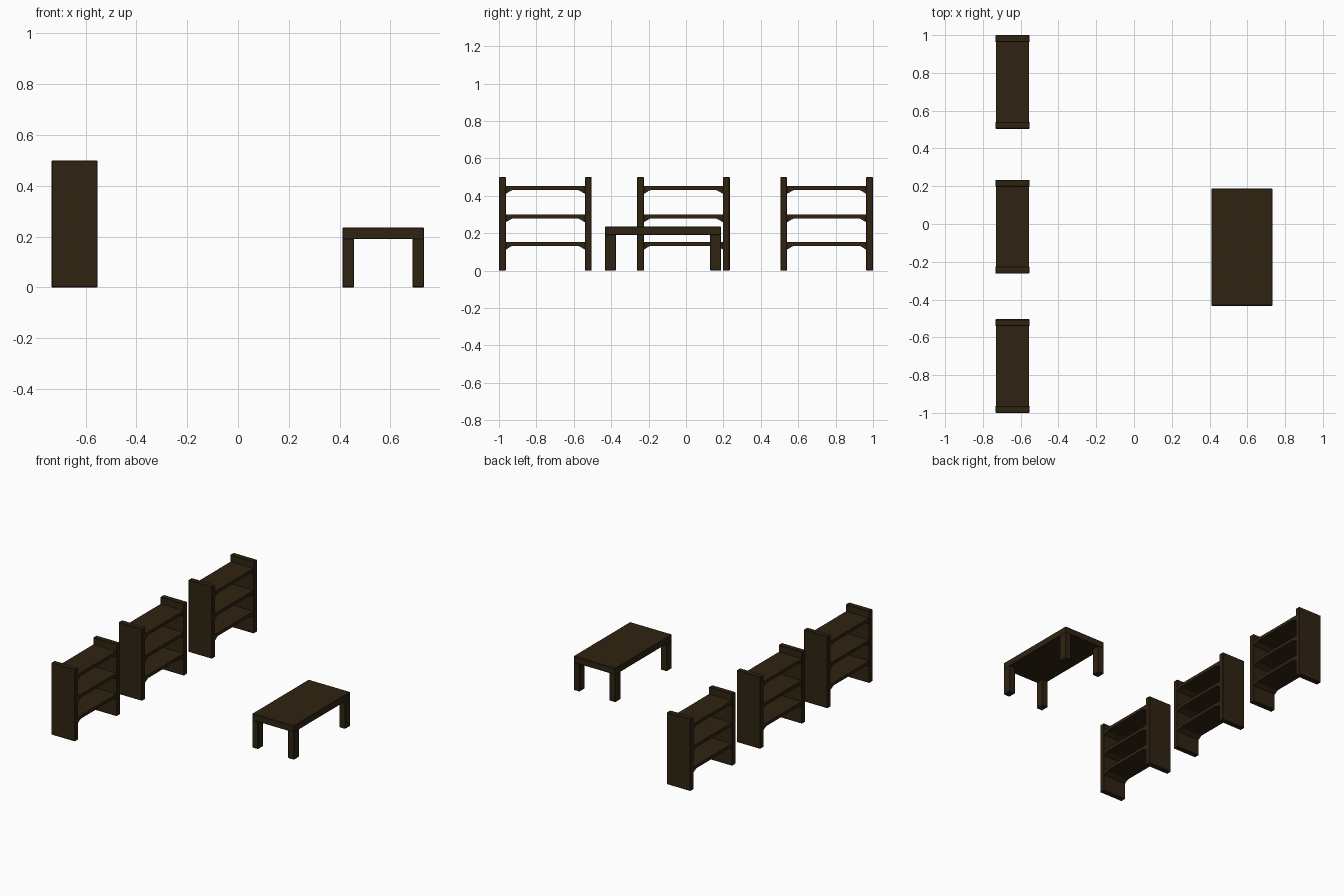
import bpy, bmesh

if "Cube" in bpy.data.objects:
    bpy.data.objects.remove(bpy.data.objects["Cube"])

wood = bpy.data.materials.new("dark brown wood")
wood.diffuse_color = (0.028, 0.017, 0.006, 1)
wood.use_nodes = True
wood.node_tree.nodes["Principled BSDF"].inputs["Base Color"].default_value = wood.diffuse_color


def finish(name, bm, bevel=0.003):
    bmesh.ops.recalc_face_normals(bm, faces=bm.faces)
    me = bpy.data.meshes.new(name)
    bm.to_mesh(me)
    bm.free()
    me.materials.append(wood)
    ob = bpy.data.objects.new(name, me)
    bpy.context.collection.objects.link(ob)
    if bevel:
        mod = ob.modifiers.new("edge bevel", 'BEVEL')
        mod.width = bevel
        mod.segments = 1
    return ob


def box(name, x, y, z, bevel=0.003):
    bm = bmesh.new()
    bmesh.ops.create_cube(bm, size=1)
    for v in bm.verts:
        v.co = [lo + (c + 0.5) * (hi - lo) for c, (lo, hi) in zip(v.co, (x, y, z))]
    return finish(name, bm, bevel)


def extrude_x(name, profile, x0, x1):
    """Extrude a (y, z) outline along x."""
    bm = bmesh.new()
    face = bm.faces.new([bm.verts.new((x0, y, z)) for y, z in profile])
    out = bmesh.ops.extrude_face_region(bm, geom=[face])
    for v in out["geom"]:
        if isinstance(v, bmesh.types.BMVert):
            v.co.x = x1
    return finish(name, bm, 0)


# Three open bookcases
X0, X1, WIDTH, PANEL = -0.734, -0.553, 0.496, 0.037
for n, y0 in enumerate((-1.0, -0.262, 0.504), 1):
    y1 = y0 + WIDTH
    # side panels
    box(f"bookcase_{n}_front_panel", (X0, X1), (y0, y0 + PANEL), (0, 0.5))
    box(f"bookcase_{n}_back_panel", (X0, X1), (y1 - PANEL, y1), (0, 0.5))
    # shelves with curved supports at both ends
    a, b = y0 + PANEL - 0.003, y1 - PANEL + 0.003
    for k, top in enumerate((0.154, 0.300, 0.452), 1):
        low = top - 0.022
        half = [(0, top), (0, low - 0.02), (0.012, low - 0.014), (0.024, low - 0.006), (0.037, low)]
        profile = [(a + d, z) for d, z in half] + [(b - d, z) for d, z in reversed(half)]
        extrude_x(f"bookcase_{n}_shelf_{k}", profile, X0 + 0.003, X1 - 0.003)

# Low table: thick top and four corner legs
TX, TY = (0.411, 0.733), (-0.433, 0.187)
box("table_top", TX, TY, (0.19, 0.236))
for sx, x in (("left", (TX[0], TX[0] + 0.046)), ("right", (TX[1] - 0.046, TX[1]))):
    for sy, y in (("front", (TY[0], TY[0] + 0.058)), ("back", (TY[1] - 0.058, TY[1]))):
        box(f"table_{sy}_{sx}_leg", x, y, (0, 0.194))
